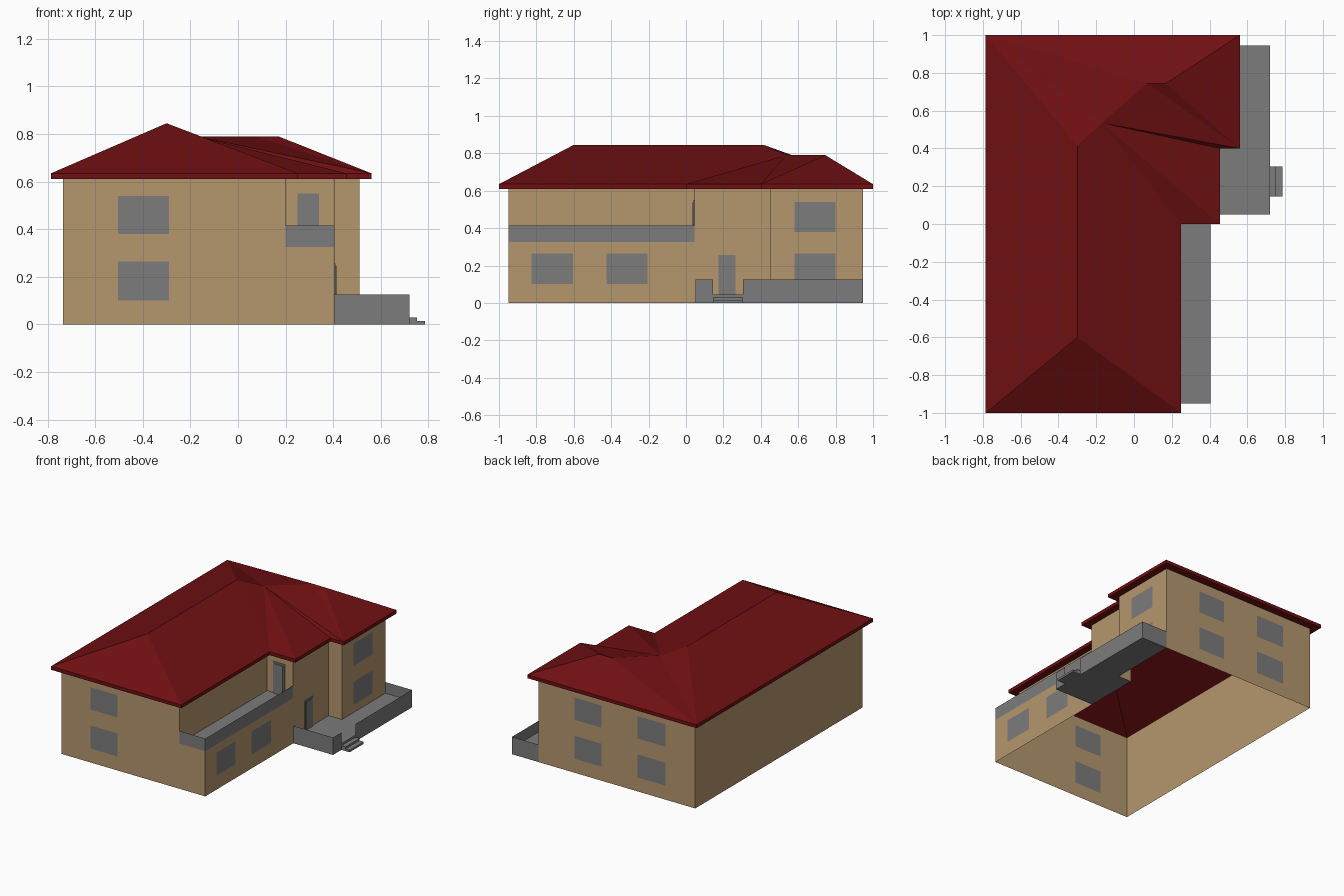
import bpy, bmesh

if "Cube" in bpy.data.objects:
    bpy.data.objects.remove(bpy.data.objects["Cube"])


def material(name, rgb):
    m = bpy.data.materials.new(name)
    m.diffuse_color = (*rgb, 1)
    m.use_nodes = True
    m.node_tree.nodes["Principled BSDF"].inputs["Base Color"].default_value = m.diffuse_color
    return m


TAN = material("tan_wall", (0.46, 0.31, 0.155))
GREY = material("grey_trim", (0.20, 0.20, 0.20))
RED = material("red_roof", (0.16, 0.005, 0.006))


def finish(name, bm, mats):
    bmesh.ops.remove_doubles(bm, verts=bm.verts[:], dist=1e-5)
    me = bpy.data.meshes.new(name)
    bm.to_mesh(me)
    bm.free()
    for m in mats:
        me.materials.append(m)
    ob = bpy.data.objects.new(name, me)
    bpy.context.collection.objects.link(ob)
    return ob


def face(bm, pts, mat=0):
    f = bm.faces.new([bm.verts.new(p) for p in pts])
    f.material_index = mat


def wall(bm, a, b, z0, z1, windows=()):
    """Upright sheet from a to b; windows are (u0, u1, z0, z1) along x or y."""
    ax = 0 if abs(b[0] - a[0]) > abs(b[1] - a[1]) else 1
    us = sorted({a[ax], b[ax], *(w[i] for w in windows for i in (0, 1))},
                reverse=b[ax] < a[ax])
    zs = sorted({z0, z1, *(w[i] for w in windows for i in (2, 3))})

    def pt(u, z):
        return (u, a[1], z) if ax == 0 else (a[0], u, z)
    for u0, u1 in zip(us, us[1:]):
        for v0, v1 in zip(zs, zs[1:]):
            uc, vc = (u0 + u1) / 2, (v0 + v1) / 2
            glass = any(w[0] < uc < w[1] and w[2] < vc < w[3] for w in windows)
            face(bm, [pt(u0, v0), pt(u1, v0), pt(u1, v1), pt(u0, v1)], int(glass))


def box(name, lo, hi, mat):
    bm = bmesh.new()
    bmesh.ops.create_cube(bm, size=1)
    for v in bm.verts:
        v.co = [lo[i] + (v.co[i] + 0.5) * (hi[i] - lo[i]) for i in range(3)]
    return finish(name, bm, [mat])


EAVE, FASCIA, DECK = 0.61, 0.635, 0.325
LOW, HIGH = (0.10, 0.265), (0.38, 0.54)


def stacked(u0, u1):
    return [(u0, u1, *LOW), (u0, u1, *HIGH)]


# Wall outline (upper storey), counter-clockwise from front left
plan = [(-.735, -.95), (.20, -.95), (.20, .045), (.405, .045),
        (.405, .45), (.51, .45), (.51, .945), (-.735, .945)]

# House walls with windows as flush faces
bm = bmesh.new()
openings = {0: stacked(-.505, -.29), 5: stacked(.58, .80),
            6: stacked(.01, .225) + stacked(-.50, -.275)}
for i, a in enumerate(plan):
    base = DECK if i in (1, 2) else 0
    wall(bm, a, plan[(i + 1) % 8], base, EAVE, openings.get(i, ()))
# Lower storey under the balcony
wall(bm, (.20, -.95), (.405, -.95), 0, DECK)
wall(bm, (.405, -.95), (.405, .045), 0, DECK,
     [(-.825, -.605, *LOW), (-.425, -.205, *LOW)])
finish("house_walls", bm, [TAN, GREY])

# Balcony floor and parapet
bm = bmesh.new()
face(bm, [(.20, -.95, DECK), (.405, -.95, DECK), (.405, .045, DECK), (.20, .045, DECK)])
wall(bm, (.20, -.95), (.405, -.95), DECK, .415)
wall(bm, (.405, -.95), (.405, .045), DECK, .415)
finish("balcony", bm, [GREY])

# Roof: fascia, soffit ring and sloping faces
eave = [(-.785, -1), (.25, -1), (.25, 0), (.455, 0),
        (.455, .40), (.56, .40), (.56, 1), (-.785, 1)]
top = [(x, y, FASCIA) for x, y in eave]
A, B = (-.30, -.60, .845), (-.30, .415, .845)
C, D, E = (-.17, .535, .79), (.07, .745, .79), (.17, .745, .79)
bm = bmesh.new()
for i, a in enumerate(eave):
    j = (i + 1) % 8
    wall(bm, a, eave[j], EAVE, FASCIA)
    face(bm, [(*eave[j], EAVE), (*a, EAVE), (*plan[i], EAVE), (*plan[j], EAVE)])
for pts in ([top[0], top[1], A], [top[7], top[0], A, B],
            [top[1], top[2], A], [A, top[2], B], [B, top[2], C],
            [top[2], top[3], C], [top[3], top[4], C], [top[4], top[5], C],
            [C, top[5], D], [D, top[5], E], [top[5], top[6], E],
            [top[6], top[7], D, E], [top[7], C, D], [top[7], B, C]):
    face(bm, pts)
finish("roof", bm, [RED])

# Porch slab and parapet with an opening for the steps
porch = [(.405, .05), (.72, .05), (.72, .945), (.51, .945), (.51, .45), (.405, .45)]
FLOOR = 0.045
bm = bmesh.new()
face(bm, [(x, y, FLOOR) for x, y in porch])
face(bm, [(x, y, 0) for x, y in reversed(porch)])
wall(bm, porch[0], porch[1], 0, .125)
wall(bm, (.72, .05), (.72, .145), 0, .125)
wall(bm, (.72, .145), (.72, .305), 0, FLOOR)
wall(bm, (.72, .305), (.72, .945), 0, .125)
wall(bm, porch[2], porch[3], 0, .125)
finish("porch", bm, [GREY])

# Porch steps
box("upper_step", (.72, .145, 0), (.752, .305, .03), GREY)
box("lower_step", (.752, .145, 0), (.785, .305, .015), GREY)

# Doors: a frame plate with a slightly raised panel
for inset, depth, part in ((0, .005, "frame"), (.012, .009, "panel")):
    box("porch_door_" + part, (.405, .175 + inset, FLOOR),
        (.405 + depth, .265 - inset, .257 - inset), GREY)
    box("balcony_door_" + part, (.25 + inset, .045 - depth, DECK),
        (.34 - inset, .045, .55 - inset), GREY)
